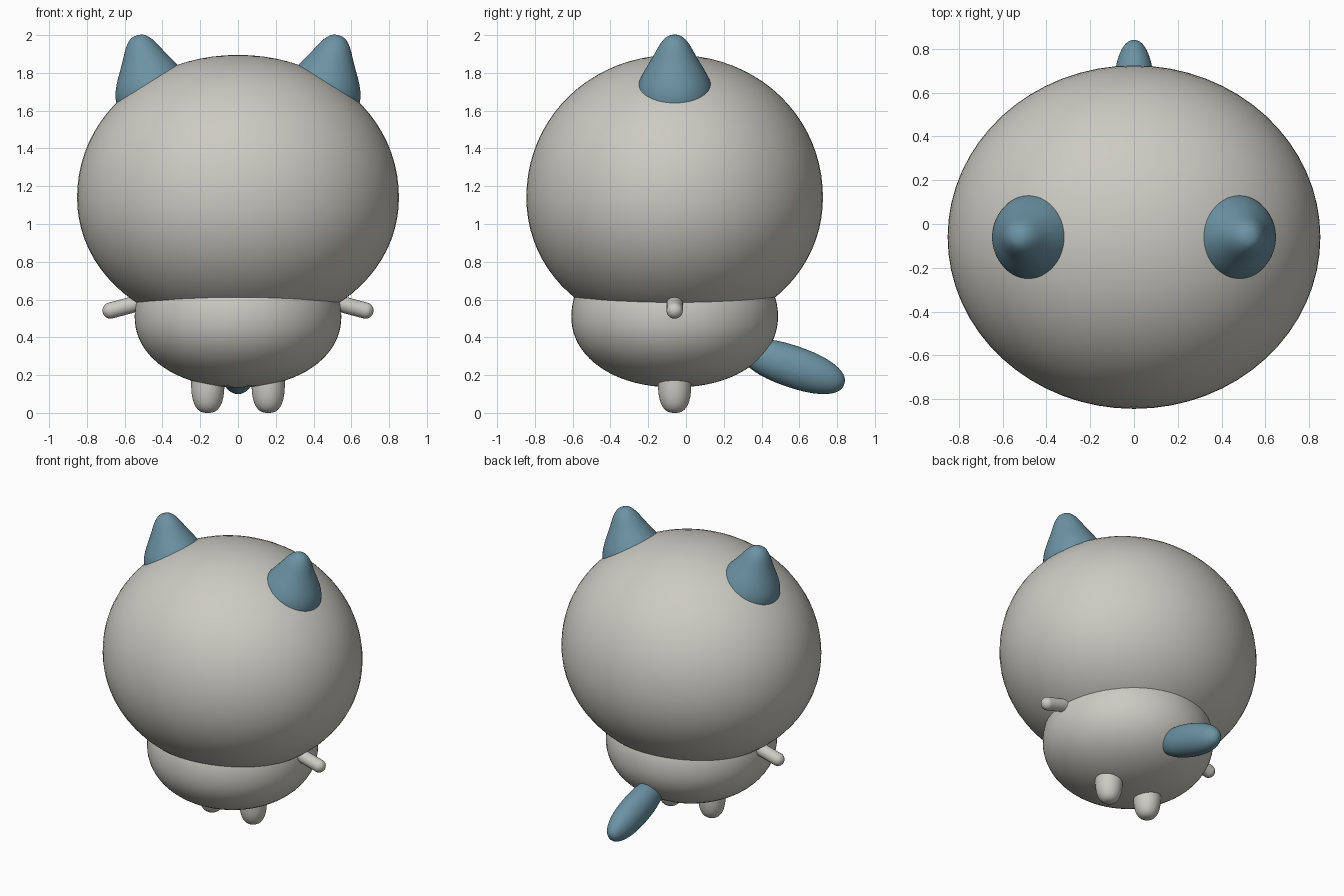
import bpy
import bmesh
from math import radians, pi
from mathutils import Matrix

if "Cube" in bpy.data.objects:
    bpy.data.objects.remove(bpy.data.objects["Cube"])

MID_Y = -0.06  # head and body axis


def make_material(name, rgb):
    mat = bpy.data.materials.new(name)
    mat.use_nodes = True
    color = (*rgb, 1)
    mat.diffuse_color = color
    mat.node_tree.nodes["Principled BSDF"].inputs["Base Color"].default_value = color
    return mat


GREY = make_material("warm grey", (0.60, 0.59, 0.54))
BLUE = make_material("slate blue", (0.15, 0.29, 0.37))


def finish(name, bm, mat, matrix):
    bmesh.ops.recalc_face_normals(bm, faces=bm.faces)
    mesh = bpy.data.meshes.new(name)
    bm.to_mesh(mesh)
    bm.free()
    mesh.materials.append(mat)
    mesh.shade_smooth()
    obj = bpy.data.objects.new(name, mesh)
    bpy.context.collection.objects.link(obj)
    obj.matrix_world = matrix
    return obj


def blob(name, mat, center, rx, ry, up, down, power=2.0, stretch=0.0, tilt=None):
    """Rounded form with its own upper and lower height, and optional stretch."""
    bm = bmesh.new()
    bmesh.ops.create_uvsphere(bm, u_segments=64, v_segments=40, radius=1)
    for v in bm.verts:
        r = (v.co.x ** 2 + v.co.y ** 2) ** 0.5
        k = (r ** power + abs(v.co.z) ** power) ** (-1 / power)
        z = v.co.z * k
        v.co = (v.co.x * k * rx, v.co.y * k * ry,
                z * up + stretch if z > 0.001 else z * down)
    return finish(name, bm, mat, Matrix.Translation(center) @ (tilt or Matrix()))


def lathe(name, mat, profile, center, tilt):
    """Smooth turned form from (radius, height) points, closed at both ends."""
    bm = bmesh.new()
    verts = [bm.verts.new((r, 0, z)) for r, z in profile]
    edges = [bm.edges.new(pair) for pair in zip(verts, verts[1:])]
    bmesh.ops.spin(bm, geom=verts + edges, axis=(0, 0, 1), cent=(0, 0, 0),
                   angle=2 * pi, steps=32, use_duplicate=False)
    bmesh.ops.remove_doubles(bm, verts=bm.verts, dist=0.0005)
    obj = finish(name, bm, mat, Matrix.Translation(center) @ tilt)
    sub = obj.modifiers.new("smooth", "SUBSURF")
    sub.levels = sub.render_levels = 2
    return obj


# Large head over a round body
blob("head", GREY, (0, MID_Y, 1.14), 0.852, 0.785, 0.755, 0.71, 2.04)
blob("body", GREY, (0, MID_Y, 0.51), 0.547, 0.547, 0.40, 0.375, 2.1)

EAR = [(0, 0.262), (0.04, 0.255), (0.078, 0.215), (0.112, 0.145),
       (0.158, 0.07), (0.195, 0), (0.207, -0.07), (0.19, -0.15), (0, -0.17)]

# Mirrored ears, arms and legs
for side, s in (("left", 1), ("right", -1)):
    lathe(side + "_ear", BLUE, EAR, (s * 0.465, MID_Y, 1.748),
          Matrix.Rotation(s * radians(15), 4, "Y"))
    blob(side + "_arm", GREY, (s * 0.45, MID_Y, 0.602), 0.043, 0.043, 0.043, 0.043,
         stretch=0.232, tilt=Matrix.Rotation(s * radians(105), 4, "Y"))
    blob(side + "_leg", GREY, (s * 0.16, MID_Y, 0.165), 0.088, 0.088, 0.12, 0.165, 2.6)

# Drooping tail
blob("tail", BLUE, (0, 0.565, 0.245), 0.095, 0.11, 0.288, 0.288, 2.25,
     tilt=Matrix.Rotation(radians(-109), 4, "X"))
